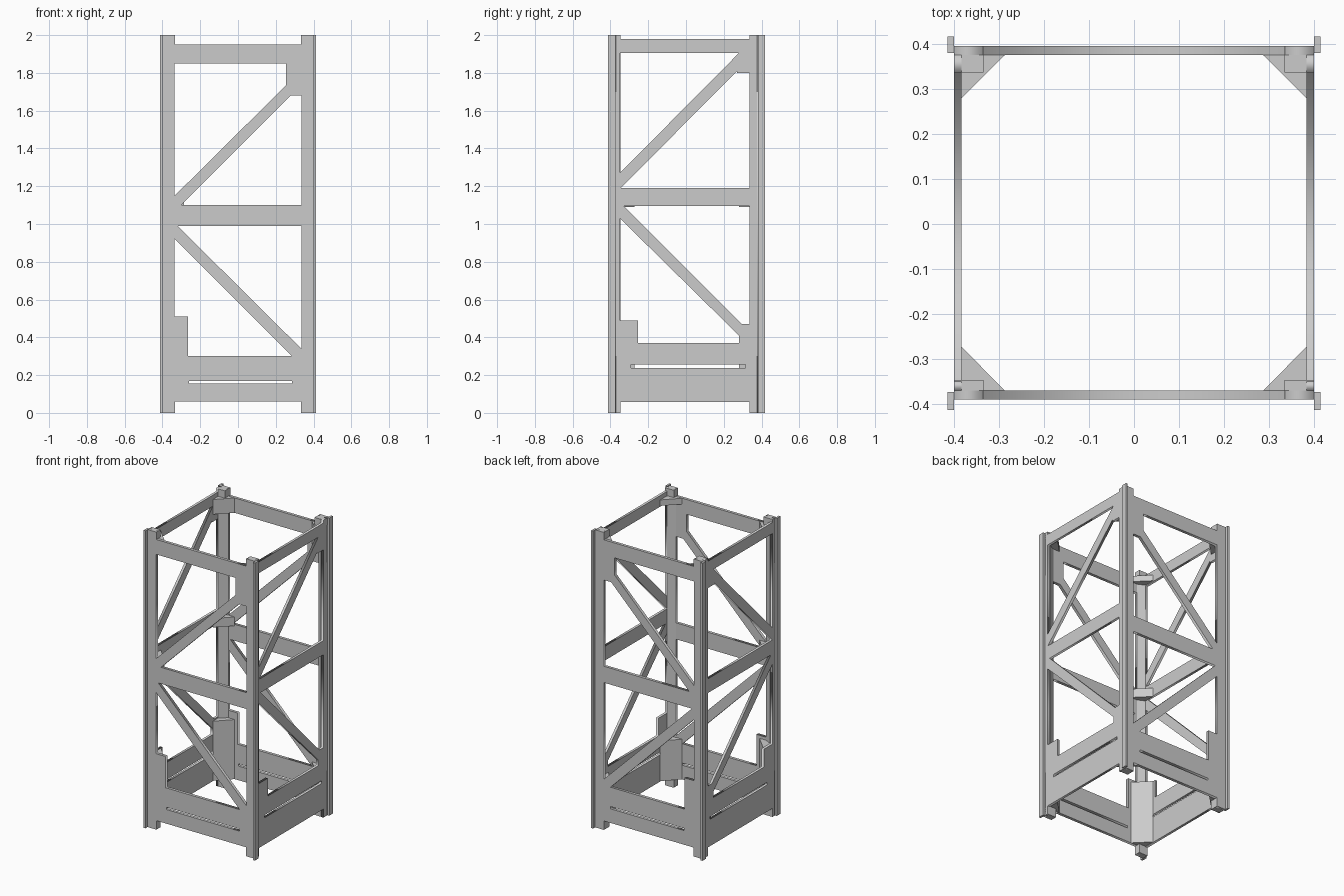
import bpy, bmesh
from math import radians

if "Cube" in bpy.data.objects:
    bpy.data.objects.remove(bpy.data.objects["Cube"])

COL = bpy.context.scene.collection


def panel(name, loops, thick, loc, turn):
    """Flat plate: first loop is the outline, the rest are cut-outs."""
    cu = bpy.data.curves.new(name, 'CURVE')
    cu.dimensions = '2D'
    cu.fill_mode = 'BOTH'
    cu.extrude = thick / 2
    for pts in loops:
        sp = cu.splines.new('POLY')
        sp.points.add(len(pts) - 1)
        for p, (a, b) in zip(sp.points, pts):
            p.co = (a, b, 0, 1)
        sp.use_cyclic_u = True
    tmp = bpy.data.objects.new(name + "_curve", cu)
    COL.objects.link(tmp)
    bpy.context.view_layer.update()
    me = bpy.data.meshes.new_from_object(tmp.evaluated_get(bpy.context.evaluated_depsgraph_get()))
    bpy.data.objects.remove(tmp)
    ob = bpy.data.objects.new(name, me)
    ob.location = loc
    ob.rotation_euler = (radians(90), 0, radians(turn))
    COL.objects.link(ob)


def prism(name, pts, spans):
    """Extrude a plan-view polygon over one or more height ranges."""
    bm = bmesh.new()
    for z0, z1 in spans:
        lo = [bm.verts.new((x, y, z0)) for x, y in pts]
        hi = [bm.verts.new((x, y, z1)) for x, y in pts]
        bm.faces.new(lo)
        bm.faces.new(hi)
        n = len(pts)
        for i in range(n):
            j = (i + 1) % n
            bm.faces.new((lo[i], lo[j], hi[j], hi[i]))
    bmesh.ops.recalc_face_normals(bm, faces=bm.faces)
    me = bpy.data.meshes.new(name)
    bm.to_mesh(me)
    bm.free()
    COL.objects.link(bpy.data.objects.new(name, me))


def rect(a0, b0, a1, b1):
    return [(a0, b0), (a1, b0), (a1, b1), (a0, b1)]


def outline(o0, o1, i0, i1, bottom, top):
    """Plate with full-height edges and recessed top and bottom."""
    return [(o0, 0), (i0, 0), (i0, bottom), (i1, bottom), (i1, 0), (o1, 0),
            (o1, 2), (i1, 2), (i1, top), (i0, top), (i0, 2), (o0, 2)]


# Front and back braced panels
wide = [
    outline(-.40, .40, -.335, .335, .06, 1.95),
    [(-.335, 1.85), (.255, 1.85), (.255, 1.735), (-.335, 1.15)],
    [(-.30, 1.10), (.335, 1.10), (.335, 1.68), (.28, 1.68)],
    [(-.32, .99), (.335, .99), (.335, .34)],
    [(-.335, .92), (.285, .30), (-.265, .30), (-.265, .51), (-.335, .51)],
    rect(-.26, .155, .285, .17),
]
panel("front_panel", wide, .02, (0, -.38, 0), 0)
panel("back_panel", wide, .02, (0, .385, 0), 0)

# Left and right braced panels
side = [
    outline(-.37, .375, -.35, .335, .057, 1.98),
    [(-.35, 1.905), (.28, 1.905), (-.35, 1.27)],
    [(-.345, 1.19), (.335, 1.19), (.335, 1.80), (.27, 1.80), (.27, 1.81)],
    [(-.33, 1.095), (.335, 1.095), (.335, .47), (.295, .47)],
    [(-.35, 1.03), (.28, .41), (.28, .37), (-.255, .37), (-.255, .49), (-.35, .49)],
    rect(-.29, .237, .315, .255),
]
panel("left_panel", side, .017, (-.3915, 0, 0), 90)
panel("right_panel", side, .017, (.3915, 0, 0), 90)

# Corners: post core, square end feet, outer rail and solid gussets
gusset_spans = {
    (-1, -1): [(.06, .49), (1.09, 1.15), (1.91, 1.95)],
    (-1, 1): [(.06, .46), (1.09, 1.15), (1.85, 1.95)],
    (1, -1): [(.06, .33), (1.91, 1.95)],
    (1, 1): [(.06, .33), (1.80, 1.95)],
}
for (sx, sy), spans in gusset_spans.items():
    tag = ("left" if sx < 0 else "right") + ("_front" if sy < 0 else "_back")
    outer, inner, foot = (-.39, -.37, -.347) if sy < 0 else (.395, .375, .337)
    diag = -.273 if sy < 0 else .28
    prism(tag + "_post", [(sx * .383, inner), (sx * .335, inner), (sx * .383, foot)], [(.06, 1.95)])
    prism(tag + "_feet", rect(sx * .40, outer, sx * .334, foot), [(0, .06), (1.95, 2)])
    r0, r1 = (-.413, -.373) if sy < 0 else (.38, .417)
    prism(tag + "_rail", rect(sx * .40, r0, sx * .414, r1), [(0, 2)])
    prism(tag + "_gusset", [(sx * .383, inner), (sx * .287, inner), (sx * .383, diag)], spans)
